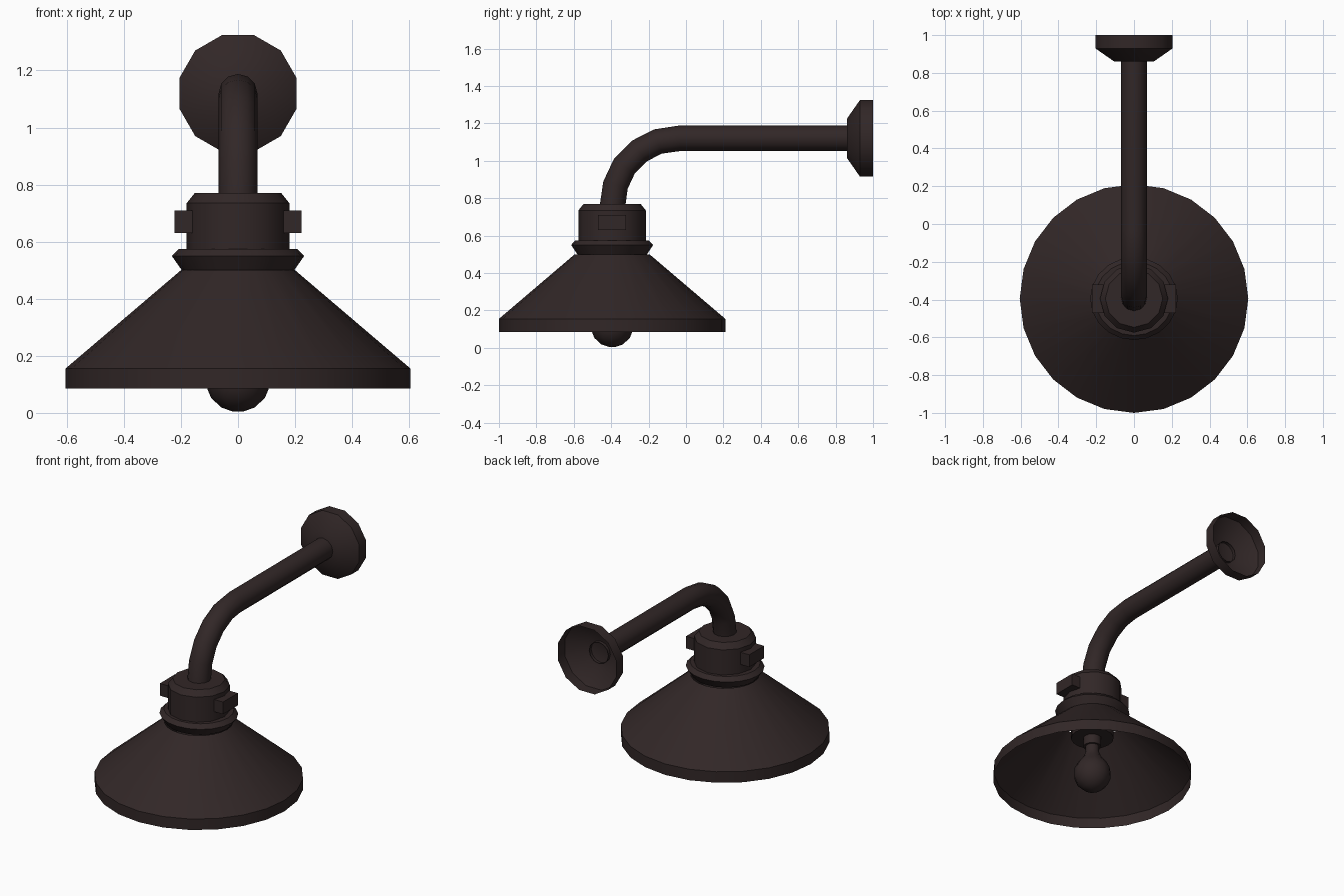
import bpy, bmesh, math
from mathutils import Vector, Matrix

if "Cube" in bpy.data.objects:
    bpy.data.objects.remove(bpy.data.objects["Cube"])

AXIS_Y = -0.395   # vertical axis of the shade
ARM_Z = 1.12      # height of the horizontal arm

bronze = bpy.data.materials.new("dark bronze")
bronze.diffuse_color = (0.031, 0.020, 0.020, 1)
bronze.use_nodes = True
bronze.node_tree.nodes["Principled BSDF"].inputs["Base Color"].default_value = bronze.diffuse_color


def finish(name, bm, angle=35):
    bmesh.ops.recalc_face_normals(bm, faces=bm.faces)
    me = bpy.data.meshes.new(name)
    bm.to_mesh(me)
    bm.free()
    me.materials.append(bronze)
    ob = bpy.data.objects.new(name, me)
    bpy.context.collection.objects.link(ob)
    bpy.ops.object.select_all(action='DESELECT')
    ob.select_set(True)
    bpy.context.view_layer.objects.active = ob
    bpy.ops.object.shade_smooth_by_angle(angle=math.radians(angle))
    return ob


def loft(bm, rings, cap_start=False, cap_end=False):
    rows = [[bm.verts.new(p) for p in r] for r in rings]
    n = len(rows[0])
    for a, b in zip(rows, rows[1:]):
        for i in range(n):
            j = (i + 1) % n
            bm.faces.new((a[i], a[j], b[j], b[i]))
    if cap_start:
        bm.faces.new(rows[0])
    if cap_end:
        bm.faces.new(rows[-1])


def lathe(name, profile, n, matrix, caps=(False, False), offset=0.0, sy=1.0):
    """Spin (radius, height) points round the local z axis."""
    bm = bmesh.new()
    rings = []
    for r, h in profile:
        rings.append([matrix @ Vector((r * math.cos(t), r * sy * math.sin(t), h))
                      for t in (2 * math.pi * i / n + offset for i in range(n))])
    loft(bm, rings, *caps)
    return finish(name, bm)


vertical = Matrix.Translation((0, AXIS_Y, 0))

# Open conical shade with a straight rim
lathe("shade", [(0.605, 0.085), (0.605, 0.155), (0.2, 0.5)], 24, vertical)

# Flared collar above the shade
lathe("collar", [(0.197, 0.5), (0.232, 0.55), (0.207, 0.575), (0.17, 0.575)],
      20, vertical, sy=0.945)

# Lamp holder with chamfered top
lathe("lamp_holder", [(0.18, 0.55), (0.18, 0.735), (0.152, 0.77)], 12, vertical,
      caps=(False, True))

# Socket inside the shade
lathe("socket", [(0.13, 0.37), (0.13, 0.55)], 16, vertical, caps=(True, False))
lathe("bulb_cap", [(0.055, 0.31), (0.055, 0.38)], 12, vertical, caps=(True, False))

# Bulb: round bottom tapering to a neck
bulb = [(0.115 * math.sin(t), 0.118 - 0.115 * math.cos(t))
        for t in (math.radians(a) for a in (8, 30, 55, 80, 105, 130))]
bulb += [(0.055, 0.235), (0.042, 0.27), (0.042, 0.32)]
lathe("bulb", bulb, 12, vertical, caps=(True, False))

# Side lugs on the lamp holder
for side, label in ((-1, "left"), (1, "right")):
    bm = bmesh.new()
    bmesh.ops.create_cube(bm, size=1.0, matrix=Matrix.Translation(
        (side * 0.19, AXIS_Y, 0.67)) @ Matrix.Diagonal((0.066, 0.15, 0.078, 1)))
    finish("lug_" + label, bm)

# Bent arm tube swept in the yz plane
path = [(0.88, ARM_Z), (-0.035, ARM_Z), (-0.15, 1.103), (-0.25, 1.052),
        (-0.33, 0.97), (-0.377, 0.87), (-0.394, 0.75)]
pts = [Vector((0, y, z)) for y, z in path]
rings = []
for i, p in enumerate(pts):
    d_in = (p - pts[max(i - 1, 0)]).normalized()
    d_out = (pts[min(i + 1, len(pts) - 1)] - p).normalized()
    tangent = (d_in + d_out).normalized()
    side = Vector((1, 0, 0))
    up = side.cross(tangent)
    rings.append([p + 0.068 * (math.cos(t) * side + math.sin(t) * up)
                  for t in (2 * math.pi * k / 12 for k in range(12))])
bm = bmesh.new()
loft(bm, rings)
finish("arm", bm)

# Hollow wall rose, open at the back
wall = Matrix.Translation((0, 0, ARM_Z)) @ Matrix.Rotation(math.radians(-90), 4, 'X')
lathe("wall_rose", [(0.108, 0.86), (0.212, 0.93), (0.212, 1.0)], 12, wall,
      caps=(True, False), offset=math.radians(15))
